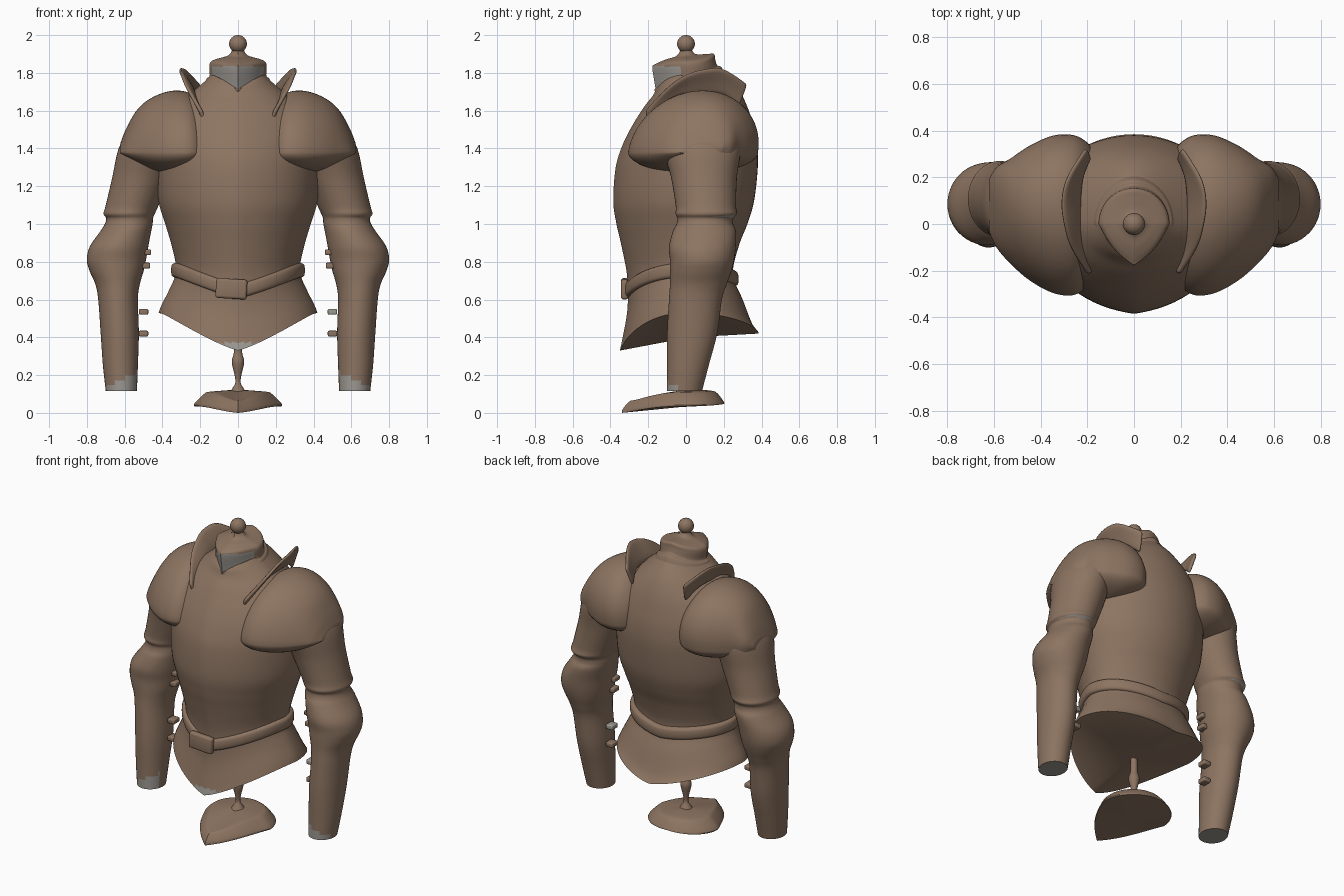
import bpy, bmesh, math
from mathutils import Vector

if "Cube" in bpy.data.objects:
    bpy.data.objects.remove(bpy.data.objects["Cube"])


def material(name, rgb):
    m = bpy.data.materials.new(name)
    m.diffuse_color = (*rgb, 1)
    m.use_nodes = True
    m.node_tree.nodes["Principled BSDF"].inputs["Base Color"].default_value = m.diffuse_color
    return m


BROWN = material("brown metal", (0.265, 0.175, 0.12))
GREY = material("pale grey", (0.33, 0.31, 0.285))
N = 72


def finish(name, bm, grey=None, sharp=0.7):
    """Turn a bmesh into an object: smooth shading, sharp creases, grey faces by rule."""
    bmesh.ops.recalc_face_normals(bm, faces=bm.faces)
    for f in bm.faces:
        f.smooth = True
        if grey and grey(f.calc_center_median(), f.normal):
            f.material_index = 1
    for e in bm.edges:
        if len(e.link_faces) == 2 and e.calc_face_angle(0) > sharp:
            e.smooth = False
    me = bpy.data.meshes.new(name)
    bm.to_mesh(me)
    bm.free()
    me.materials.append(BROWN)
    me.materials.append(GREY)
    ob = bpy.data.objects.new(name, me)
    bpy.context.collection.objects.link(ob)
    return ob


def smooth(rows, n):
    """Catmull-Rom resampling of parameter rows."""
    out = []
    for i in range(len(rows) - 1):
        p0, p1 = rows[max(i - 1, 0)], rows[i]
        p2, p3 = rows[i + 1], rows[min(i + 2, len(rows) - 1)]
        for k in range(n):
            t = k / n
            out.append([0.5 * (2 * b + (c - a) * t + (2 * a - 5 * b + 4 * c - d) * t * t
                               + (3 * b - a - 3 * c + d) * t ** 3)
                        for a, b, c, d in zip(p0, p1, p2, p3)])
    return out + [list(rows[-1])]


def loft(name, rings, grey=None, start=None, sharp=0.7):
    """Skin closed rings and close both ends with fans."""
    bm = bmesh.new()
    vs = [[bm.verts.new(p) for p in r] for r in rings]
    n = len(rings[0])
    for a, b in zip(vs, vs[1:]):
        for j in range(n):
            bm.faces.new((a[j], a[(j + 1) % n], b[(j + 1) % n], b[j]))
    for k, ring in ((0, vs[0]), (1, vs[-1])):
        mid = sum((v.co for v in ring), Vector()) / n
        c = bm.verts.new(start if start and k == 0 else mid)
        for j in range(n):
            bm.faces.new((ring[j], ring[(j + 1) % n], c))
    return finish(name, bm, grey, sharp)


def body_ring(row, point=0.0):
    """Ring with side/front/back heights, half width, front and back depth, pointed front."""
    zs, zf, zb, w, f, b = row
    pts = []
    for j in range(N):
        a = 2 * math.pi * j / N
        c, s = math.cos(a), math.sin(a)
        k = 1
        if s < 0:
            k = 1 - point + point / (abs(c) + abs(s))
        ze = zf if s < 0 else zb
        pts.append((w * c * k, (f if s < 0 else b) * s * k, ze + (zs - ze) * abs(c) ** 1.2))
    return pts


def body(name, rows, n, point, **kw):
    return loft(name, [body_ring(r, point) for r in smooth(rows, n)], **kw)


def flat(z, w, f=None, b=None):
    return (z, z, z, w, w if f is None else f, w if b is None else b)


def box(name, loc, size, bevel=0.01, tilt=0, mat=0):
    bm = bmesh.new()
    bmesh.ops.create_cube(bm, size=1)
    bmesh.ops.scale(bm, vec=size, verts=bm.verts)
    bmesh.ops.bevel(bm, geom=bm.edges[:], offset=bevel, segments=3, profile=0.5, affect='EDGES')
    ob = finish(name, bm, (lambda c, n: True) if mat else None)
    ob.location, ob.rotation_euler = loc, (0, tilt, 0)
    return ob


# Display base and turned post
body("stand_base", [(.035, .0, .05, .23, .34, .205), (.05, .02, .06, .23, .335, .2),
                    (.10, .06, .105, .18, .30, .165), (.112, .07, .118, .15, .26, .13),
                    (.12, .11, .125, .05, .06, .05)], 3, .6)
body("stand_post", [flat(.10, .05), flat(.13, .03), flat(.16, .014), flat(.2, .018),
                    flat(.27, .033), flat(.32, .022), flat(.43, .02)], 4, 0)

# Breastplate, backplate and flared skirt
body("torso", [(.53, .33, .42, .42, .35, .385), (.57, .40, .47, .405, .335, .35),
               (.65, .53, .60, .365, .312, .30), (.72, .64, .69, .335, .308, .26),
               (.79, .75, .77, .33, .315, .25), flat(.9, .355, .345, .285),
               flat(1.0, .385, .368, .325), flat(1.12, .42, .385, .36),
               flat(1.3, .43, .372, .38), flat(1.42, .43, .335, .375),
               flat(1.52, .40, .285, .355), flat(1.62, .33, .222, .325),
               (1.70, 1.68, 1.71, .24, .175, .28), (1.76, 1.72, 1.78, .17, .155, .22),
               (1.79, 1.73, 1.81, .14, .14, .18)], 6, .15, start=(0, .02, .40),
     grey=lambda c, n: c.y < -.2 and c.z < .372 and n.y < -.2)

# Belt and buckle
body("belt", [(.755 + d, .645 + d, .71 + d, .338 + r, .314 + r, .262 + r) for d, r in
              ((-.042, -.03), (-.036, .004), (-.02, .015), (.02, .015), (.036, .004), (.042, -.03))],
     2, .15)
box("belt_buckle", (-.035, -.325, .657), (.165, .04, .105), .014, .06)

# Collar with pale front, domed cap and ball finial
body("collar", [(1.74, 1.70, 1.78, .178, .165, .21), (1.77, 1.715, 1.83, .165, .166, .188),
                (1.785, 1.72, 1.84, .15, .162, .165), (1.835, 1.825, 1.87, .152, .178, .155),
                (1.86, 1.845, 1.9, .143, .165, .148), (1.875, 1.87, 1.9, .11, .11, .11),
                (1.893, 1.89, 1.9, .05, .05, .05), flat(1.93, .026)], 5, .6,
     grey=lambda c, n: c.y < -.03 and n.z < .5 and 1.72 < c.z < 1.835 and abs(c.x) < .15)
bm = bmesh.new()
bmesh.ops.create_uvsphere(bm, u_segments=32, v_segments=16, radius=.047)
finish("ball_finial", bm).location = (0, 0, 1.953)

# Arm rows: height, inner x, outer x, front y, back y
ARM = [(.115, .535, .70, -.10, .085), (.25, .53, .715, -.10, .12), (.42, .525, .727, -.10, .165),
       (.6, .53, .74, -.09, .19), (.68, .52, .755, -.085, .215), (.75, .50, .785, -.085, .24),
       (.81, .487, .80, -.085, .255), (.88, .475, .785, -.09, .263), (.96, .46, .73, -.07, .265),
       (1.0, .452, .705, -.05, .25), (1.03, .45, .698, -.045, .25), (1.055, .44, .712, -.055, .27),
       (1.1, .42, .70, -.055, .265), (1.25, .36, .665, -.08, .27), (1.40, .32, .632, -.12, .29),
       (1.5, .30, .575, -.10, .27)]
# Shoulder rows: x, front y, back y, top z, bottom z
SHOULDER = [(.17, -.20, .30, 1.58, 1.34), (.20, -.265, .345, 1.64, 1.30),
            (.26, -.305, .378, 1.695, 1.275), (.35, -.295, .375, 1.705, 1.265),
            (.45, -.24, .33, 1.672, 1.28), (.53, -.17, .275, 1.61, 1.31),
            (.59, -.10, .235, 1.51, 1.345), (.622, -.03, .18, 1.43, 1.37)]
# Neck guard fin: base and top edge points
FIN_BASE = [(.18, -.20, 1.54), (.21, -.10, 1.63), (.225, 0, 1.68), (.23, .1, 1.69),
            (.22, .2, 1.68), (.19, .28, 1.62)]
FIN_TOP = [(.195, -.215, 1.60), (.27, -.10, 1.72), (.30, 0, 1.79), (.31, .1, 1.82),
           (.285, .2, 1.82), (.205, .325, 1.74)]


def arm_ring(row, side):
    z, xi, xo, yf, yb = row
    t = [2 * math.pi * j / 48 for j in range(48)]
    return [(side * ((xi + xo) / 2 + (xo - xi) / 2 * math.cos(a)),
             (yf + yb) / 2 + (yb - yf) / 2 * math.sin(a), z) for a in t]


def shoulder_ring(row, side):
    x, yf, yb, zt, zb = row
    zc = min(1.38, zt - .02)
    pts = []
    for j in range(64):
        c, s = math.cos(math.tau * j / 64), math.sin(math.tau * j / 64)
        pts.append((side * x, (yf + yb) / 2 + (yb - yf) / 2 * c + .05 * max(s, 0),
                    zc + (zt - zc if s > 0 else zc - zb) * s))
    return pts


def arm_grey(c, n):
    return n.z < -.7 or (n.y < -.35 and c.z < .14 + .45 * (.70 - abs(c.x)))


for side, label in ((-1, "right"), (1, "left")):
    loft(label + "_arm", [arm_ring(r, side) for r in smooth(ARM, 6)], grey=arm_grey)
    loft(label + "_pauldron", [shoulder_ring(r, side) for r in smooth(SHOULDER, 5)])

    # Upright fin along the inner shoulder
    bm = bmesh.new()
    lo, hi = smooth(FIN_BASE, 5), smooth(FIN_TOP, 5)
    rows = []
    for p, q in zip(lo, hi):
        rows.append([bm.verts.new((side * (p[0] + (q[0] - p[0]) * t ** 1.3),
                                   p[1] + (q[1] - p[1]) * t, p[2] + (q[2] - p[2]) * t))
                     for t in (0, .35, .7, 1)])
    for a, b in zip(rows, rows[1:]):
        for j in range(3):
            bm.faces.new((a[j], b[j], b[j + 1], a[j + 1]))
    fin = finish(label + "_neck_guard", bm, sharp=3)
    mod = fin.modifiers.new("thickness", 'SOLIDIFY')
    mod.thickness, mod.offset = .02, 0
    mod = fin.modifiers.new("rounding", 'SUBSURF')
    mod.levels = mod.render_levels = 1

    # Small strap fittings on the inner forearm
    for i, (x, z) in enumerate(((.50, .535), (.50, .42), (.485, .85), (.49, .78))):
        box(f"{label}_strap_{i + 1}", (side * x, .05, z), (.05, .06, .03), .007,
            mat=1 if side > 0 and i == 0 else 0)
